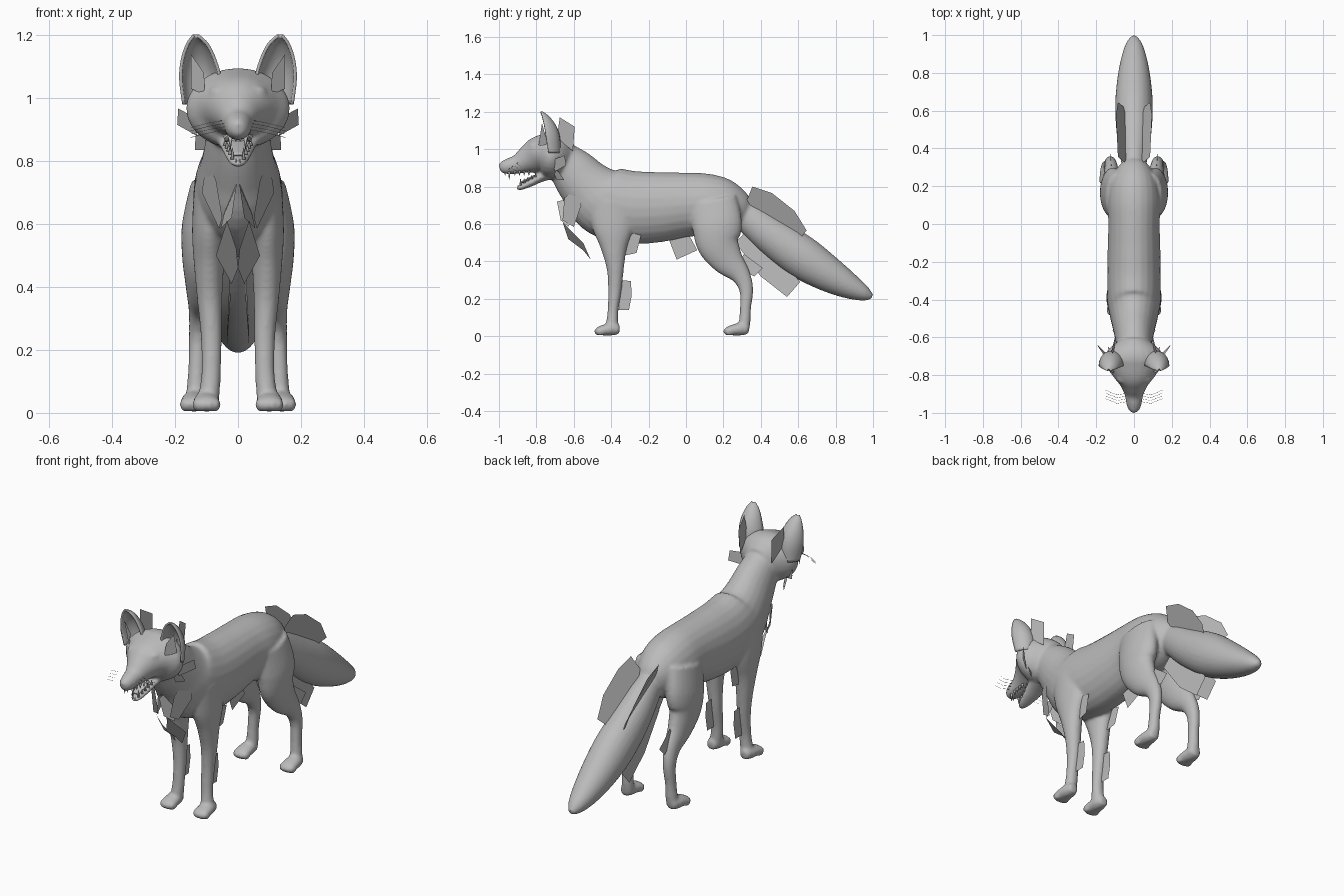
import bpy, bmesh, math
from mathutils import Vector

if "Cube" in bpy.data.objects:
    bpy.data.objects.remove(bpy.data.objects["Cube"])

GREY = (0.5, 0.5, 0.5, 1)
fur = bpy.data.materials.new("plain grey")
fur.use_nodes = True
fur.diffuse_color = GREY
fur.node_tree.nodes["Principled BSDF"].inputs["Base Color"].default_value = GREY


def finish(bm, name, smooth=True):
    """Turn a bmesh into a named object with the fur material."""
    mesh = bpy.data.meshes.new(name)
    bm.to_mesh(mesh)
    bm.free()
    mesh.materials.append(fur)
    for p in mesh.polygons:
        p.use_smooth = smooth
    obj = bpy.data.objects.new(name, mesh)
    bpy.context.collection.objects.link(obj)
    return obj


def spline(rows, steps=5):
    """Catmull-Rom interpolation through rows of numbers."""
    rows = [Vector(r) for r in rows]
    rows = [rows[0]] + rows + [rows[-1]]
    out = []
    for a, b, c, d in zip(rows, rows[1:], rows[2:], rows[3:]):
        for k in range(steps):
            t = k / steps
            out.append(b + (c - a) * (t / 2) + (a * 2 - b * 5 + c * 4 - d) * (t * t / 2)
                       + (b * 3 - a - c * 3 + d) * (t ** 3 / 2))
    return out + [rows[-1]]


def loft(bm, rows, sides=24, mirror=False):
    """Closed tube through rows of (x, y, z, half width, half thickness)."""
    rows = spline(rows)
    for sx in ((1, -1) if mirror else (1,)):
        rings = []
        for i, r in enumerate(rows):
            nxt, prv = rows[min(i + 1, len(rows) - 1)], rows[max(i - 1, 0)]
            tangent = (Vector(nxt[:3]) - Vector(prv[:3])).normalized()
            up = Vector((1, 0, 0)).cross(tangent).normalized()
            ring = []
            for k in range(sides):
                a = math.tau * k / sides
                p = Vector(r[:3]) + up * r[4] * math.sin(a)
                p.x += r[3] * math.cos(a)
                p.x *= sx
                ring.append(bm.verts.new(p))
            rings.append(ring)
        faces = [bm.faces.new(rings[0]), bm.faces.new(rings[-1][::-1])]
        for lo, hi in zip(rings, rings[1:]):
            for k in range(sides):
                n = (k + 1) % sides
                faces.append(bm.faces.new((lo[k], hi[k], hi[n], lo[n])))
        bmesh.ops.recalc_face_normals(bm, faces=faces)


def blob(bm, centre, size):
    """Ellipsoid."""
    made = bmesh.ops.create_uvsphere(bm, u_segments=16, v_segments=10, radius=1)["verts"]
    bmesh.ops.scale(bm, vec=size, verts=made)
    bmesh.ops.translate(bm, vec=centre, verts=made)


def cards(name, points, mirror=True):
    """Flat fur tuft, one polygon per side."""
    bm = bmesh.new()
    for sx in ((1, -1) if mirror else (1,)):
        bm.faces.new([bm.verts.new((x * sx, y, z)) for x, y, z in points])
    finish(bm, name, False)


# Body: neck, trunk, tail, head, jaw and legs fused into one skin
bm = bmesh.new()
loft(bm, [(0, -.69, .97, .085, .09), (0, -.61, .89, .098, .125), (0, -.53, .8, .115, .15),
          (0, -.44, .725, .135, .19), (0, -.3, .69, .142, .195), (0, -.15, .69, .14, .188),
          (0, 0, .703, .136, .172), (0, .12, .7, .14, .167), (0, .22, .685, .125, .148),
          (0, .3, .67, .085, .1), (0, .34, .66, .04, .05)])
loft(bm, [(0, .24, .7, .05, .06), (0, .34, .63, .07, .085), (0, .46, .535, .09, .103),
          (0, .61, .43, .1, .115), (0, .74, .345, .092, .1), (0, .86, .275, .072, .073),
          (0, .95, .23, .045, .043), (0, .995, .21, .015, .015)])
loft(bm, [(0, -.61, .96, .07, .08), (0, -.67, .965, .14, .122), (0, -.73, .967, .165, .127),
          (0, -.79, .967, .122, .102), (0, -.845, .945, .077, .076), (0, -.9, .92, .05, .052),
          (0, -.95, .908, .041, .043), (0, -.985, .903, .028, .03), (0, -.998, .902, .01, .012)])
loft(bm, [(0, -.69, .89, .08, .045), (0, -.77, .853, .06, .027), (0, -.83, .82, .044, .02),
          (0, -.88, .797, .029, .015), (0, -.905, .788, .012, .008)])
loft(bm, [(.08, -.4, .72, .06, .13), (.09, -.39, .58, .056, .11), (.092, -.385, .47, .048, .07),
          (.09, -.378, .36, .04, .046), (.085, -.38, .25, .034, .036), (.085, -.39, .14, .031, .029),
          (.09, -.395, .07, .033, .032), (.095, -.4, .025, .034, .032)], mirror=True)
loft(bm, [(.09, .14, .73, .06, .13), (.11, .165, .6, .068, .135), (.115, .17, .5, .063, .115),
          (.117, .22, .41, .05, .088), (.12, .29, .33, .037, .054), (.125, .322, .25, .031, .038),
          (.13, .318, .15, .028, .03), (.133, .313, .07, .031, .031), (.136, .305, .025, .034, .03)],
     mirror=True)
for px, heel in ((.1, -.355), (.14, .335)):
    loft(bm, [(px, heel, .035, .025, .025), (px, heel - .04, .038, .038, .034),
              (px, heel - .09, .032, .044, .028), (px, heel - .115, .028, .036, .022)], mirror=True)
    for sx in (1, -1):
        for toe in (-.03, -.011, .011, .03):
            blob(bm, (sx * (px + toe), heel - .115 + abs(toe) * .4, .026), (.015, .026, .023))
# Nose and brow
blob(bm, (0, -.982, .915), (.022, .02, .018))
for sx in (1, -1):
    blob(bm, (sx * .06, -.815, 1.02), (.032, .03, .02))
body = finish(bm, "body")
remesh = body.modifiers.new("fuse", "REMESH")
remesh.mode = "VOXEL"
remesh.voxel_size = .008
remesh.use_smooth_shade = True
relax = body.modifiers.new("relax", "SMOOTH")
relax.factor = .5
relax.iterations = 8

# Ears: cupped shells open to the front
bm = bmesh.new()
profile = spline([(.12, -.735, .98, .052, .06), (.12, -.748, 1.06, .062, .07),
                  (.125, -.757, 1.12, .052, .06), (.129, -.768, 1.17, .032, .035),
                  (.134, -.777, 1.198, .007, .008)], 4)
for sx in (1, -1):
    rings = [[bm.verts.new((sx * (x + w * math.cos(math.pi * k / 12)),
                            y + d * math.sin(math.pi * k / 12), z)) for k in range(13)]
             for x, y, z, w, d in profile]
    for lo, hi in zip(rings, rings[1:]):
        for k in range(12):
            quad = (lo[k], lo[k + 1], hi[k + 1], hi[k])
            bm.faces.new(quad if sx < 0 else quad[::-1])
ears = finish(bm, "ears")
thick = ears.modifiers.new("thickness", "SOLIDIFY")
thick.thickness = .01
thick.offset = 0

# Eyes with lids
bm = bmesh.new()
for sx in (1, -1):
    blob(bm, (sx * .06, -.836, .997), (.02, .014, .011))
finish(bm, "eyes")
for sx, side in ((1, "left"), (-1, "right")):
    bpy.ops.mesh.primitive_torus_add(major_segments=20, minor_segments=6, major_radius=.021,
                                     minor_radius=.004, location=(sx * .06, -.842, .997),
                                     rotation=(math.pi / 2 - .35, sx * -.25, sx * .5))
    lid = bpy.context.object
    lid.name = side + "_eyelid"
    lid.scale.y = .6
    lid.data.materials.append(fur)

# Tongue and teeth
bm = bmesh.new()
loft(bm, [(0, -.76, .875, .03, .008), (0, -.83, .846, .026, .007), (0, -.885, .82, .016, .005)])
finish(bm, "tongue")
bm = bmesh.new()


def tooth(x, y, z, length, radius):
    made = bmesh.ops.create_cone(bm, cap_ends=True, segments=8, radius1=radius, radius2=.001,
                                 depth=abs(length))["verts"]
    if length < 0:
        bmesh.ops.scale(bm, vec=(1, -1, -1), verts=made)
    bmesh.ops.translate(bm, vec=(x, y, z + length / 2), verts=made)


for sx in (1, -1):
    tooth(sx * .024, -.945, .878, -.04, .007)
    tooth(sx * .018, -.885, .805, .038, .006)
    for k in range(4):
        tooth(sx * (.028 + .004 * k), -.915 + .025 * k, .884, -.024, .008)
        tooth(sx * (.025 + .005 * k), -.865 + .02 * k, .82 + .01 * k, .022, .007)
    tooth(sx * .007, -.967, .876, -.016, .005)
    tooth(sx * .006, -.898, .792, .016, .004)
finish(bm, "teeth")

# Whiskers
curve = bpy.data.curves.new("whiskers", "CURVE")
curve.dimensions = "3D"
curve.bevel_depth = .0007
curve.bevel_resolution = 0
for sx in (1, -1):
    for k in range(4):
        line = curve.splines.new("POLY")
        line.points.add(2)
        back = k * .015
        for p, (x, y, z) in zip(line.points, ((.035, -.94, .9), (.09, -.95, .89), (.15, -.925, .875))):
            p.co = (sx * x, y + back, z + back * .7, 1)
curve.materials.append(fur)
bpy.context.collection.objects.link(bpy.data.objects.new("whiskers", curve))

# Fur tufts on the head
cards("inner_ear_tufts", [(.15, -.77, 1.14), (.108, -.775, 1.08), (.105, -.79, 1.01), (.15, -.74, 1.03)])
cards("behind_ear_tufts", [(.12, -.675, 1.17), (.1, -.595, 1.12), (.095, -.605, .99), (.11, -.69, 1.06)])
cards("cheek_tufts", [(.14, -.72, .94), (.19, -.65, .967), (.193, -.64, .915), (.13, -.7, .88)])
cards("jaw_tufts", [(.1, -.72, .9), (.135, -.68, .88), (.137, -.65, .835), (.105, -.69, .835)])

# Fur tufts on the chest
cards("neck_tufts", [(.1, -.57, .8), (.115, -.56, .7), (.06, -.6, .585), (.05, -.66, .62), (.07, -.65, .74)])
cards("chest_tufts", [(.005, -.6, .74), (.045, -.6, .63), (.055, -.63, .585), (.02, -.67, .62), (.005, -.69, .72)])
cards("lower_chest_tufts", [(.035, -.66, .61), (.07, -.55, .5), (.02, -.51, .41), (0, -.55, .46), (.005, -.63, .52)])

# Fur tufts on the legs, belly and tail
cards("elbow_tufts", [(.1, -.365, .57), (.1, -.24, .54), (.095, -.265, .445), (.09, -.335, .43)])
cards("foreleg_tufts", [(.085, -.35, .3), (.085, -.295, .295), (.085, -.29, .22), (.085, -.305, .14),
                        (.085, -.36, .14)])
cards("belly_tuft", [(0, -.1, .54), (0, 0, .57), (0, .06, .46), (0, -.05, .41)], False)
cards("hock_tufts", [(.12, .31, .44), (.125, .41, .365), (.125, .365, .32), (.12, .27, .37)])
cards("tail_top_tufts", [(.03, .31, .69), (.085, .355, .8), (.09, .46, .765), (.095, .58, .67),
                         (.085, .645, .565), (.03, .6, .51)])
cards("tail_bottom_tufts", [(.02, .31, .55), (.025, .265, .5), (.03, .4, .32), (.035, .54, .21),
                            (.035, .61, .29), (.02, .5, .42)])
